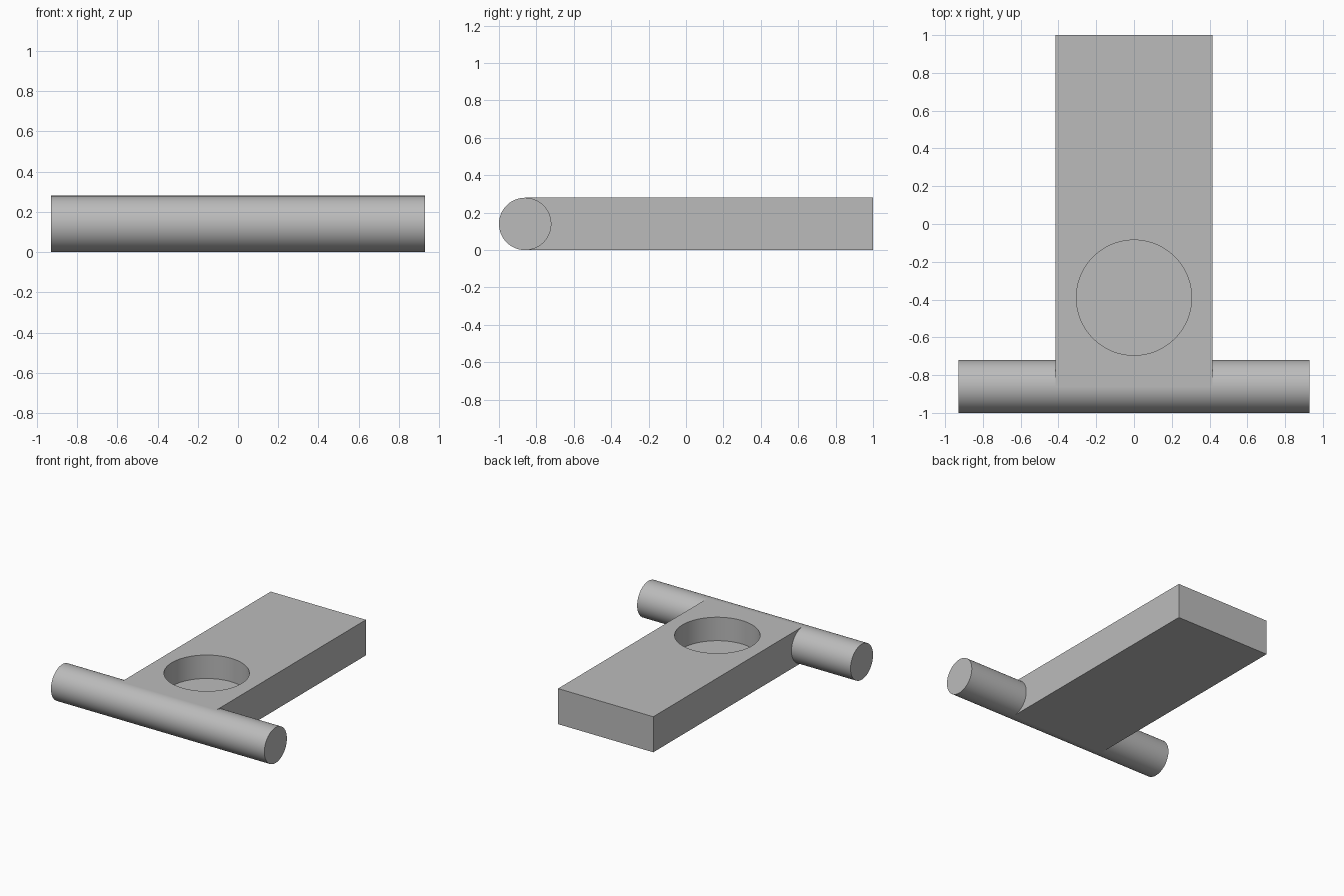
import bpy
import math

if "Cube" in bpy.data.objects:
    bpy.data.objects.remove(bpy.data.objects["Cube"], do_unlink=True)

HEIGHT = 0.28
RADIUS = HEIGHT / 2
BAR_Y = -1 + RADIUS
HOLE_FLOOR = 0.095

grey = bpy.data.materials.new("plain_grey")
grey.use_nodes = True
colour = (0.5, 0.5, 0.5, 1)
grey.diffuse_color = colour
grey.node_tree.nodes["Principled BSDF"].inputs["Base Color"].default_value = colour


def finish(name):
    obj = bpy.context.object
    obj.name = name
    obj.data.materials.append(grey)
    bpy.ops.object.transform_apply(location=False, rotation=True, scale=True)
    return obj


def cylinder(name, radius, depth, location, rotation=(0, 0, 0)):
    bpy.ops.mesh.primitive_cylinder_add(vertices=96, radius=radius, depth=depth,
                                        location=location, rotation=rotation)
    obj = finish(name)
    bpy.ops.object.shade_smooth_by_angle(angle=math.radians(30))
    return obj


# Round cross bar along the front
cylinder("cross_bar", RADIUS, 1.86, (0, BAR_Y, RADIUS), (0, math.pi / 2, 0))

# Flat plate, tangent to the bar above and below
bpy.ops.mesh.primitive_cube_add(size=1, location=(0, (1 + BAR_Y) / 2, RADIUS))
bpy.context.object.scale = (0.83, 1 - BAR_Y, HEIGHT)
plate = finish("plate")

# Blind round recess in the plate
cutter = cylinder("recess_cutter", 0.305, 0.4, (0, -0.39, HOLE_FLOOR + 0.2))
cut = plate.modifiers.new("recess", "BOOLEAN")
cut.operation = "DIFFERENCE"
cut.solver = "EXACT"
cut.object = cutter
bpy.context.view_layer.objects.active = plate
bpy.ops.object.modifier_apply(modifier=cut.name)
bpy.data.objects.remove(cutter, do_unlink=True)

# Smooth recess wall with crisp edges
bpy.ops.object.select_all(action="DESELECT")
plate.select_set(True)
bpy.ops.object.shade_smooth_by_angle(angle=math.radians(30))
